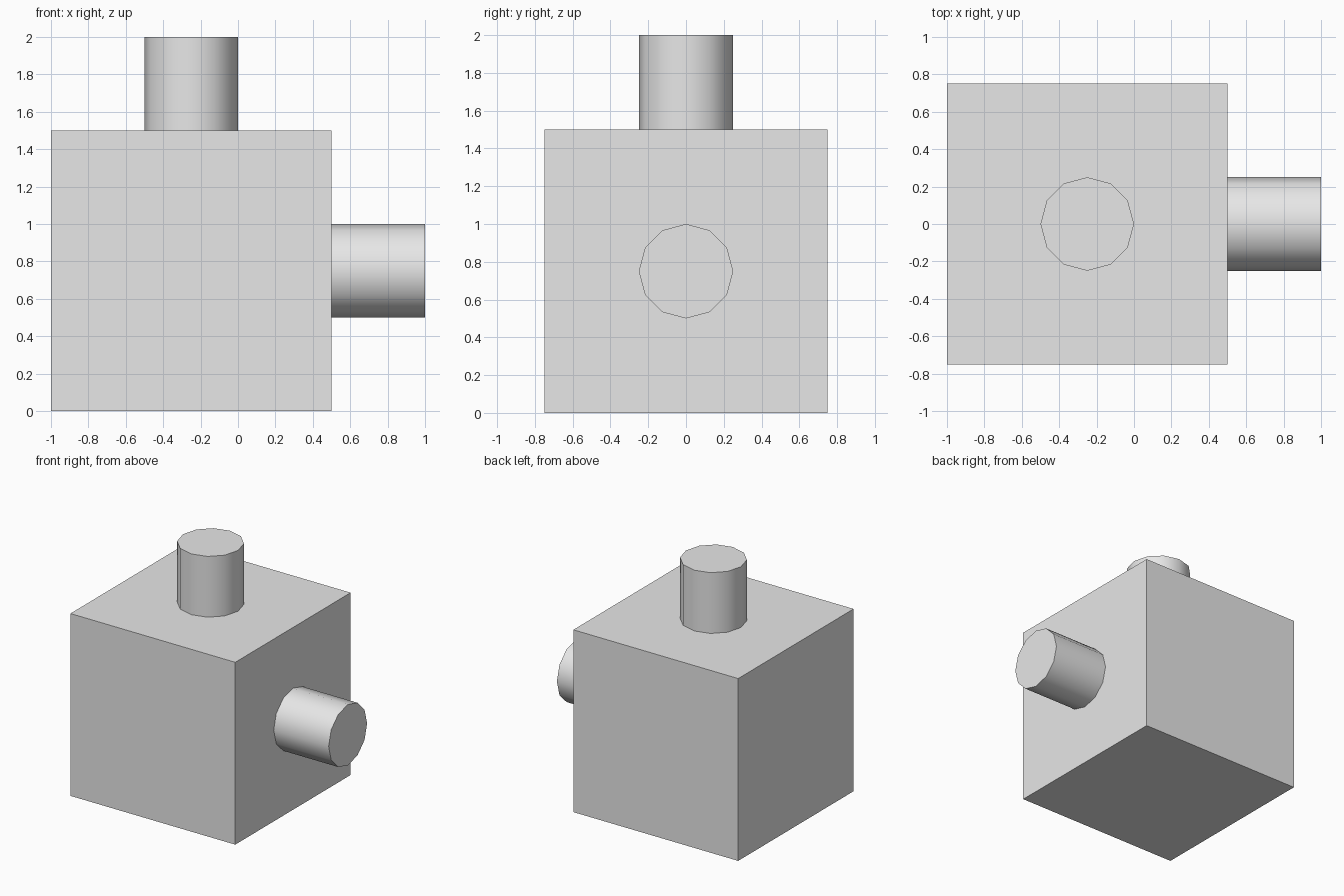
import bpy
from math import radians

cube = bpy.data.objects.get("Cube")
if cube:
    bpy.data.objects.remove(cube, do_unlink=True)

# Single plain grey
GREY = (0.8, 0.8, 0.8, 1.0)
grey = bpy.data.materials.new("light grey")
grey.use_nodes = True
grey.diffuse_color = GREY
for node in grey.node_tree.nodes:
    if node.type == 'BSDF_PRINCIPLED':
        node.inputs["Base Color"].default_value = GREY


def peg(name, location, rotation=(0, 0, 0)):
    """Twelve-sided, smooth-walled cylinder with flat ends."""
    bpy.ops.mesh.primitive_cylinder_add(
        vertices=12, radius=0.25, depth=0.5, location=location, rotation=rotation)
    obj = bpy.context.object
    obj.name = name
    obj.data.materials.append(grey)
    bpy.ops.object.shade_smooth_by_angle(angle=radians(40))


# Block
bpy.ops.mesh.primitive_cube_add(size=1.5, location=(-0.25, 0, 0.75))
block = bpy.context.object
block.name = "block"
block.data.materials.append(grey)

# Pegs on the top and the left side
peg("top_peg", (-0.25, 0, 1.75))
peg("side_peg", (0.75, 0, 0.75), (0, radians(90), 0))
